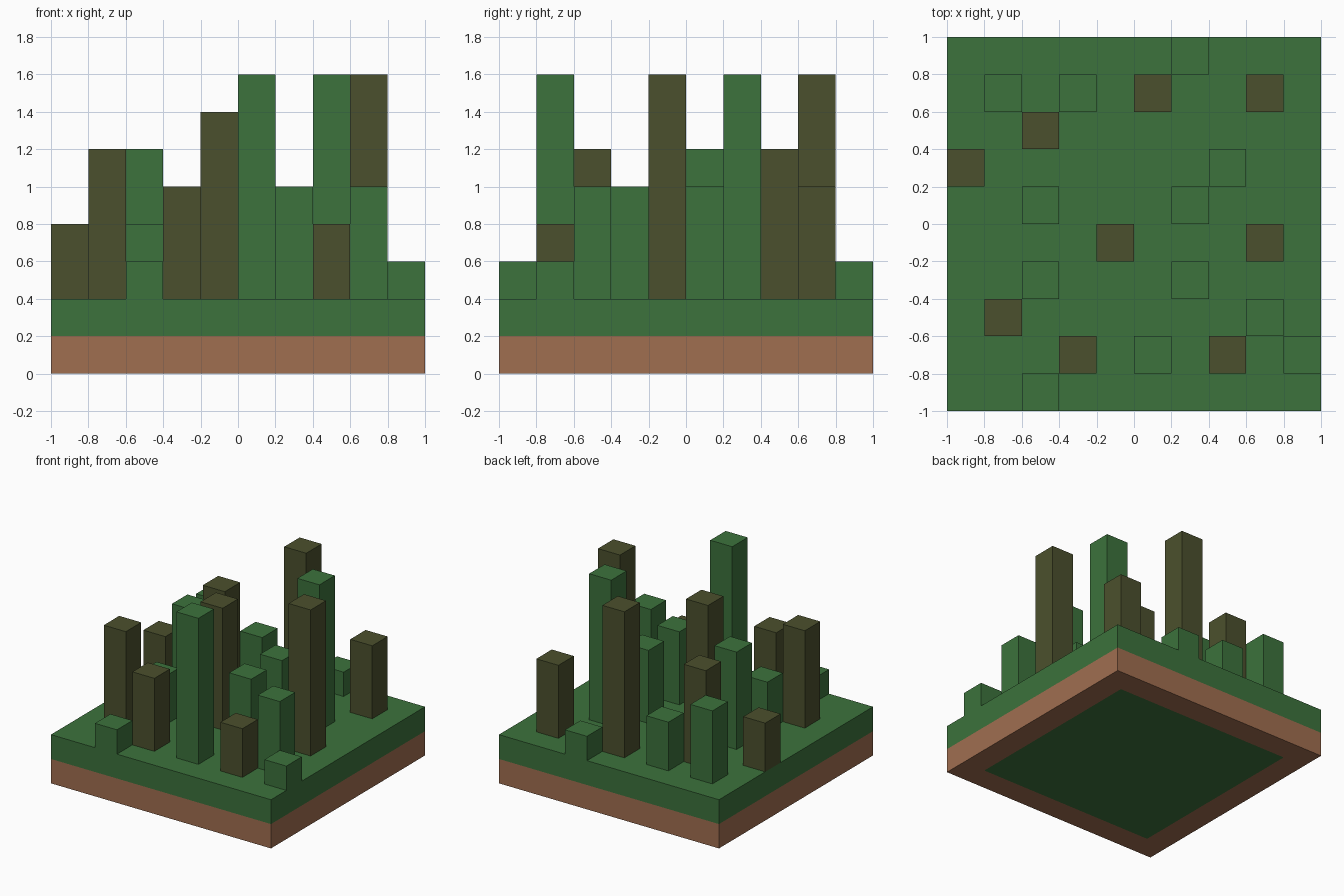
import bpy, bmesh
from mathutils import Matrix

cube = bpy.data.objects.get("Cube")
if cube:
    bpy.data.objects.remove(cube, do_unlink=True)


def to_linear(c):
    c /= 255
    return c / 12.92 if c <= 0.04045 else ((c + 0.055) / 1.055) ** 2.4


def make_material(name, rgb):
    mat = bpy.data.materials.new(name)
    mat.use_nodes = True
    color = (*[to_linear(c) for c in rgb], 1.0)
    mat.diffuse_color = color
    bsdf = next(n for n in mat.node_tree.nodes if n.type == 'BSDF_PRINCIPLED')
    bsdf.inputs["Base Color"].default_value = color
    bsdf.inputs["Roughness"].default_value = 0.9
    return mat


grass = make_material("grass green", (60, 114, 60))
bark = make_material("dark olive brown", (75, 80, 45))
soil = make_material("clay brown", (160, 110, 80))

CELL = 0.2


def block(name, x, y, width, z0, z1, materials, open_dir=0, floor_inset=0):
    """Square block; open_dir drops the hidden top (+1) or bottom (-1) face."""
    bm = bmesh.new()
    bmesh.ops.create_cube(bm, size=1, matrix=Matrix.Translation((x, y, (z0 + z1) / 2))
                          @ Matrix.Diagonal((width, width, z1 - z0, 1)))
    bm.normal_update()
    if floor_inset:
        floor = [f for f in bm.faces if f.normal.z < -0.5]
        bmesh.ops.inset_region(bm, faces=floor, thickness=floor_inset, use_even_offset=True)
        floor[0].material_index = 1
    if open_dir:
        hidden = [f for f in bm.faces if f.normal.z * open_dir > 0.5]
        bmesh.ops.delete(bm, geom=hidden, context='FACES')
    mesh = bpy.data.meshes.new(name)
    bm.to_mesh(mesh)
    bm.free()
    for mat in materials:
        mesh.materials.append(mat)
    obj = bpy.data.objects.new(name, mesh)
    bpy.context.scene.collection.objects.link(obj)
    return obj


# Ground: clay layer with a one-cell rim underneath, grass layer on top
block("soil_layer", 0, 0, 2, 0, 0.2, [soil, grass], open_dir=1, floor_inset=CELL)
block("grass_layer", 0, 0, 2, 0.2, 0.4, [grass], open_dir=-1)

# Columns: centre x, centre y, top height
brown_columns = [
    (0.1, 0.7, 1.6), (0.7, 0.7, 1.0), (-0.5, 0.5, 1.2),
    (-0.9, 0.3, 0.8), (-0.1, -0.1, 1.4), (0.7, -0.1, 1.6),
    (-0.7, -0.5, 1.2), (-0.3, -0.7, 1.0), (0.5, -0.7, 0.8),
]
green_columns = [
    (0.3, 0.9, 0.6), (-0.7, 0.7, 1.0), (-0.3, 0.7, 0.8),
    (0.5, 0.3, 1.6), (-0.5, 0.1, 1.2), (0.3, 0.1, 1.0),
    (-0.5, -0.3, 0.8), (0.3, -0.3, 1.0), (0.7, -0.5, 1.0),
    (0.9, -0.7, 0.6), (0.1, -0.7, 1.6), (-0.5, -0.9, 0.6),
]
for label, columns, mat in (("brown_column", brown_columns, bark),
                            ("green_column", green_columns, grass)):
    for i, (x, y, top) in enumerate(columns, 1):
        block(f"{label}_{i}", x, y, CELL, 0.4, top, [mat], open_dir=-1)
